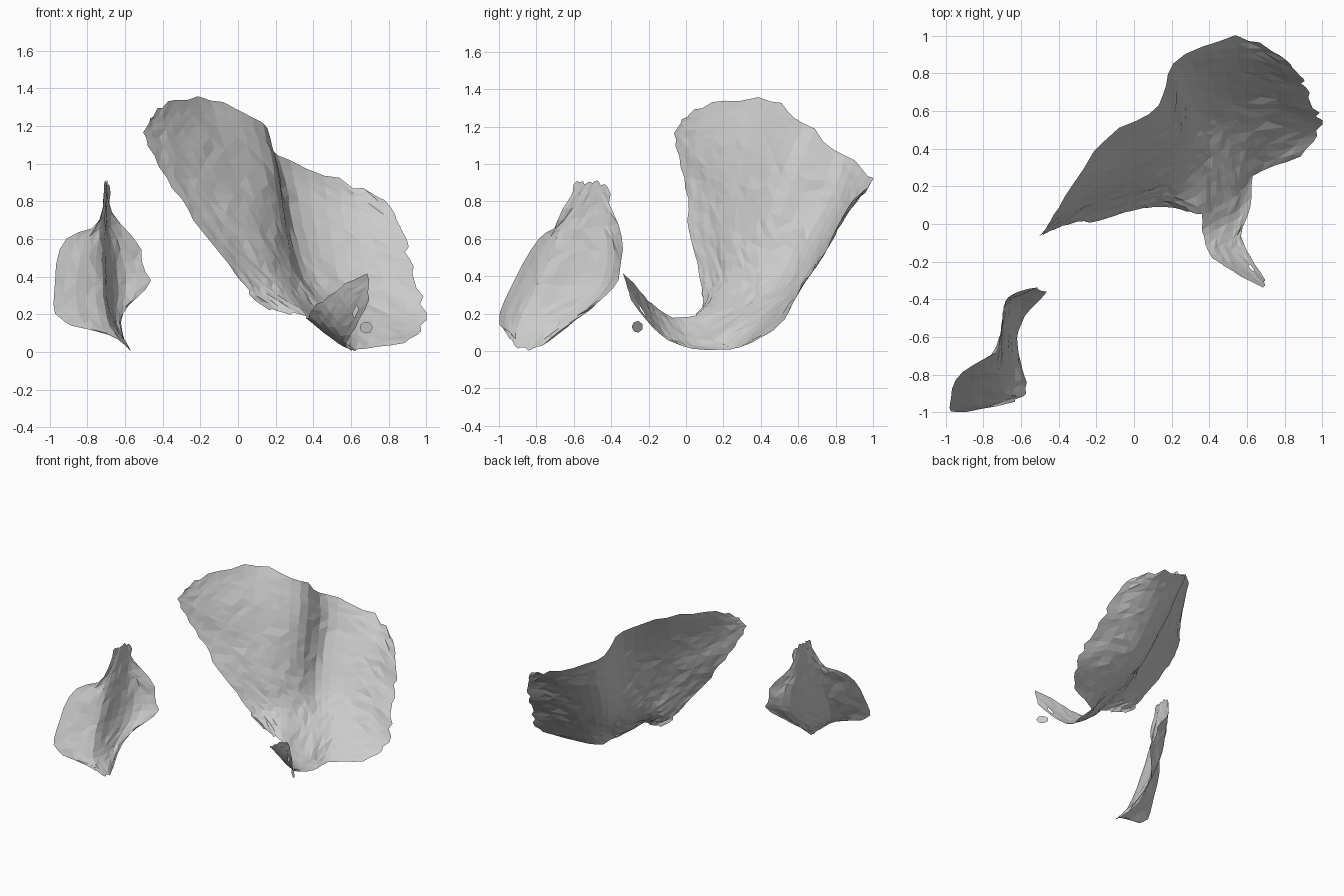
import bpy, bmesh, math, random
from mathutils import Vector

random.seed(7)


def spline(pts, t):
    """Catmull-Rom point at t in 0..1 through pts."""
    n = len(pts) - 1
    s = min(int(t * n), n - 1)
    f = t * n - s
    b, c = pts[s], pts[s + 1]
    a = pts[s - 1] if s > 0 else b * 2 - c
    d = pts[s + 2] if s + 2 <= n else c * 2 - b
    return 0.5 * (2 * b + (c - a) * f + (2 * a - 5 * b + 4 * c - d) * f * f
                  + (3 * b - a - 3 * c + d) * f ** 3)


def sheet(name, rows, nu, nv, ragged=0.02, rough=0.005, fixed_top=False, hole=None):
    """Loft a thin torn sheet through rows of control points."""
    rows = [[Vector(p) for p in r] for r in rows]
    grid = []
    for j in range(nv + 1):
        ctrl = [spline([r[k] for r in rows], j / nv) for k in range(len(rows[0]))]
        grid.append([spline(ctrl, i / nu) for i in range(nu + 1)])
    bm = bmesh.new()
    verts = []
    for j in range(nv + 1):
        line = []
        for i in range(nu + 1):
            p = grid[j][i].copy()
            ii, jj = min(max(i, 1), nu - 1), min(max(j, 1), nv - 1)
            out = p - grid[jj][ii]
            if fixed_top and j == 0:
                pass
            elif out.length > 0:          # torn rim
                p += out.normalized() * random.uniform(-ragged, ragged)
            else:                         # rough surface
                p += Vector([random.uniform(-rough, rough) for _ in range(3)])
            p.z = max(p.z, 0.0)
            line.append(bm.verts.new(p))
        verts.append(line)
    for j in range(nv):
        for i in range(nu):
            if hole == (i, j):
                continue
            a, b = verts[j][i], verts[j + 1][i]
            c, d = verts[j + 1][i + 1], verts[j][i + 1]
            if random.random() < 0.5:
                bm.faces.new((a, b, c)); bm.faces.new((a, c, d))
            else:
                bm.faces.new((a, b, d)); bm.faces.new((b, c, d))
    me = bpy.data.meshes.new(name)
    bm.to_mesh(me)
    bm.free()
    ob = bpy.data.objects.new(name, me)
    bpy.context.collection.objects.link(ob)
    return ob


# Large folded sheet, rows from top edge to bottom edge
sheet("large_folded_sheet", [
    [(-.47, -.03, 1.24), (-.37, .14, 1.33), (-.15, .46, 1.35), (.13, .63, 1.22),
     (.21, .85, 1.04), (.54, .99, .91), (.79, .89, .81)],
    [(-.49, -.06, 1.12), (-.32, .09, 1.12), (-.08, .33, 1.11), (.18, .54, 1.02),
     (.26, .79, .86), (.55, .88, .77), (.87, .80, .65)],
    [(-.35, .00, .88), (-.19, .12, .87), (.03, .28, .84), (.22, .45, .76),
     (.30, .68, .65), (.57, .76, .58), (.90, .73, .50)],
    [(-.18, .02, .63), (-.04, .13, .61), (.14, .25, .57), (.27, .39, .48),
     (.37, .55, .41), (.60, .63, .38), (.96, .61, .33)],
    [(.00, .07, .39), (.10, .14, .37), (.24, .22, .34), (.36, .33, .29),
     (.47, .42, .25), (.64, .47, .20), (.985, .51, .15)],
    [(.13, .10, .24), (.24, .08, .21), (.36, .05, .19), (.45, .10, .12),
     (.55, .15, .06), (.63, .25, .01), (.88, .36, .05)],
], 24, 22)

# Curled tongue at the foot of the large sheet
sheet("curled_tongue", [
    [(.36, .05, .19), (.45, .11, .12), (.55, .16, .06), (.63, .26, .01)],
    [(.37, -.07, .18), (.45, -.02, .11), (.54, .02, .04), (.61, .08, .01)],
    [(.42, -.18, .25), (.48, -.15, .17), (.54, -.12, .10), (.57, -.06, .04)],
    [(.52, -.25, .33), (.56, -.24, .27), (.61, -.22, .20), (.62, -.18, .13)],
    [(.69, -.34, .42), (.69, -.32, .37), (.69, -.31, .33), (.70, -.30, .28)],
], 8, 12, ragged=0.01, rough=0.003, fixed_top=True, hole=(5, 9))

# Small S-shaped sheet, rows from top to bottom
sheet("small_folded_sheet", [
    [(-.71, -.60, .90), (-.70, -.56, .90), (-.695, -.52, .90), (-.695, -.49, .90),
     (-.69, -.45, .90), (-.68, -.42, .89)],
    [(-.74, -.68, .69), (-.73, -.65, .69), (-.71, -.60, .70), (-.70, -.52, .71),
     (-.69, -.44, .72), (-.66, -.38, .73)],
    [(-.92, -.80, .58), (-.80, -.77, .54), (-.715, -.70, .52), (-.69, -.53, .51),
     (-.64, -.40, .51), (-.51, -.34, .52)],
    [(-.98, -.94, .34), (-.83, -.88, .32), (-.71, -.80, .32), (-.68, -.62, .32),
     (-.62, -.46, .32), (-.48, -.38, .35)],
    [(-.94, -1.0, .17), (-.79, -.96, .15), (-.68, -.89, .14), (-.655, -.76, .15),
     (-.64, -.65, .17), (-.605, -.52, .22)],
    [(-.75, -.97, .11), (-.66, -.95, .08), (-.59, -.91, .03), (-.575, -.86, .02),
     (-.585, -.79, .02), (-.63, -.68, .09)],
], 13, 16, ragged=0.018, rough=0.004)

# Loose flake in front of the tongue
bm = bmesh.new()
ring = [bm.verts.new((.68 + .035 * math.cos(t), -.26 - .03 * math.cos(t),
                      .13 + .032 * math.sin(t)))
        for t in [k * math.tau / 7 for k in range(7)]]
bm.faces.new(ring[::-1])
me = bpy.data.meshes.new("loose_flake")
bm.to_mesh(me)
bm.free()
bpy.context.collection.objects.link(bpy.data.objects.new("loose_flake", me))
